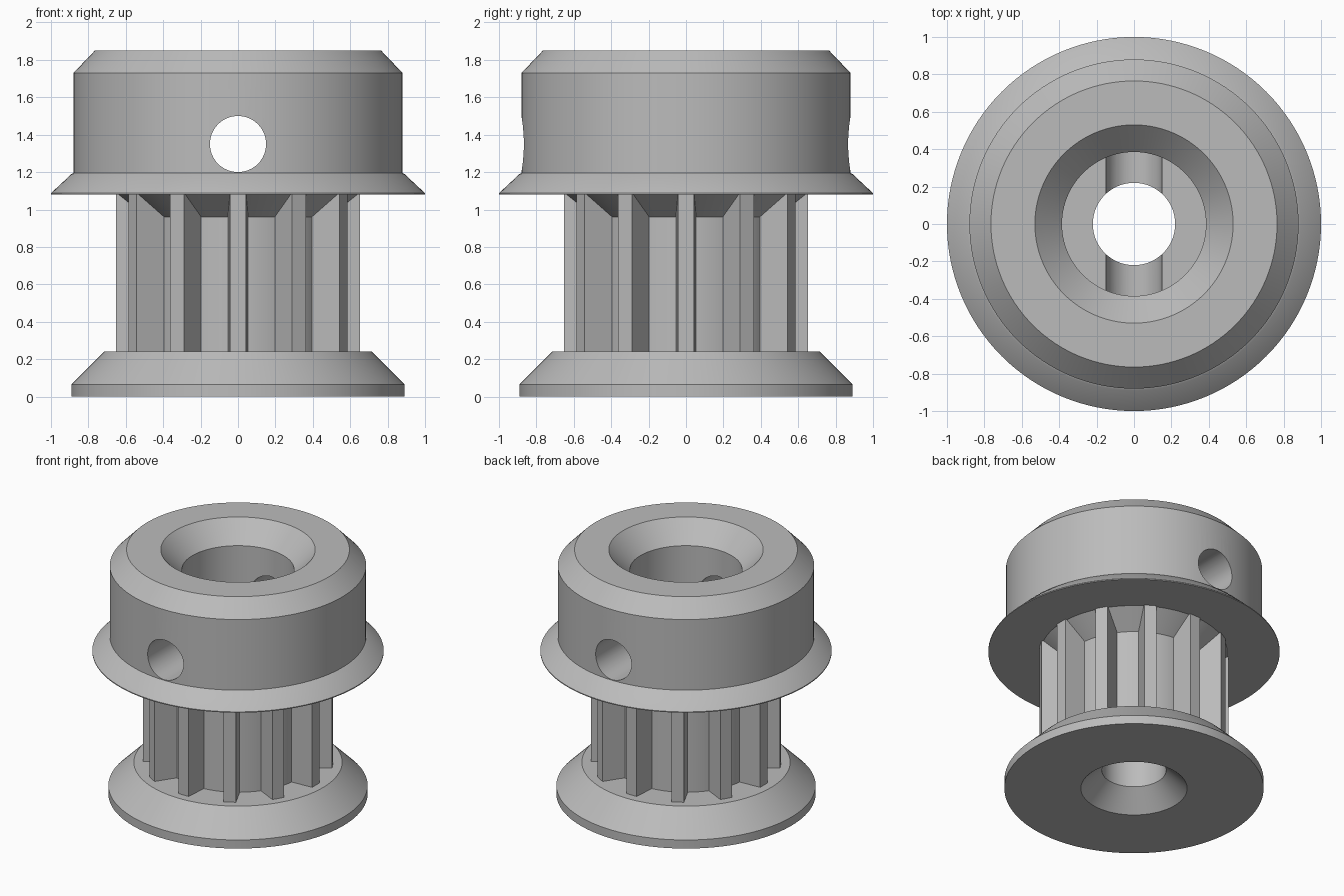
import bpy, bmesh
from math import cos, sin, tau, radians

if "Cube" in bpy.data.objects:
    bpy.data.objects.remove(bpy.data.objects["Cube"], do_unlink=True)

SEGMENTS = 128
TEETH = 12

metal = bpy.data.materials.new("grey_metal")
metal.use_nodes = True
grey = (0.5, 0.5, 0.5, 1)
metal.diffuse_color = grey
metal.node_tree.nodes["Principled BSDF"].inputs["Base Color"].default_value = grey


def make_object(name, bm):
    bmesh.ops.recalc_face_normals(bm, faces=bm.faces)
    mesh = bpy.data.meshes.new(name)
    bm.to_mesh(mesh)
    bm.free()
    mesh.materials.append(metal)
    obj = bpy.data.objects.new(name, mesh)
    bpy.context.collection.objects.link(obj)
    return obj


def activate(obj):
    bpy.ops.object.select_all(action="DESELECT")
    obj.select_set(True)
    bpy.context.view_layer.objects.active = obj


def lathe(name, profile):
    """Revolve a closed (radius, height) profile around z."""
    bm = bmesh.new()
    rings = []
    for i in range(SEGMENTS):
        a = tau * i / SEGMENTS
        rings.append([bm.verts.new((r * cos(a), r * sin(a), z)) for r, z in profile])
    n = len(profile)
    for i, ring in enumerate(rings):
        after = rings[(i + 1) % SEGMENTS]
        for j in range(n):
            k = (j + 1) % n
            bm.faces.new((ring[j], after[j], after[k], ring[k]))
    return make_object(name, bm)


# Turned body: lower flange, core, upper flange, hub, stepped bore
outside = [(0.365, 0), (0.89, 0), (0.89, 0.065), (0.715, 0.24),
           (0.49, 0.24), (0.49, 0.96), (0.64, 1.08),
           (1, 1.08), (1, 1.087), (0.89, 1.19), (0.88, 1.195),
           (0.88, 1.73), (0.765, 1.85)]
bore = [(0.53, 1.85), (0.385, 1.70), (0.385, 1.35), (0.22, 1.35), (0.22, 0.14)]
body = lathe("pulley_body", outside + bore)

# Set screw hole drilled through the hub from front to back
bpy.ops.mesh.primitive_cylinder_add(vertices=64, radius=0.15, depth=2.4,
                                    location=(0, 0, 1.35), rotation=(radians(90), 0, 0))
drill = bpy.context.object
drill.name = "screw_hole_cutter"
drill.hide_render = True
drill.data.materials.append(metal)
activate(body)
cut = body.modifiers.new("screw_hole", "BOOLEAN")
cut.operation = "DIFFERENCE"
cut.solver = "EXACT"
cut.object = drill
bpy.ops.object.modifier_apply(modifier=cut.name)
bpy.data.objects.remove(drill, do_unlink=True)
activate(body)
bpy.ops.object.shade_smooth_by_angle(angle=radians(25))

# Belt teeth: tapered prisms rooted in the core
section = [(-0.056, 0.46), (0.056, 0.46), (0.043, 0.652), (-0.043, 0.652)]
bm = bmesh.new()
for i in range(TEETH):
    a = tau * i / TEETH
    low, high = [[bm.verts.new((x * cos(a) - r * sin(a), x * sin(a) + r * cos(a), z))
                  for x, r in section] for z in (0.235, 1.085)]
    bm.faces.new(low)
    bm.faces.new(high)
    for j in range(4):
        k = (j + 1) % 4
        bm.faces.new((low[j], low[k], high[k], high[j]))
make_object("belt_teeth", bm)
